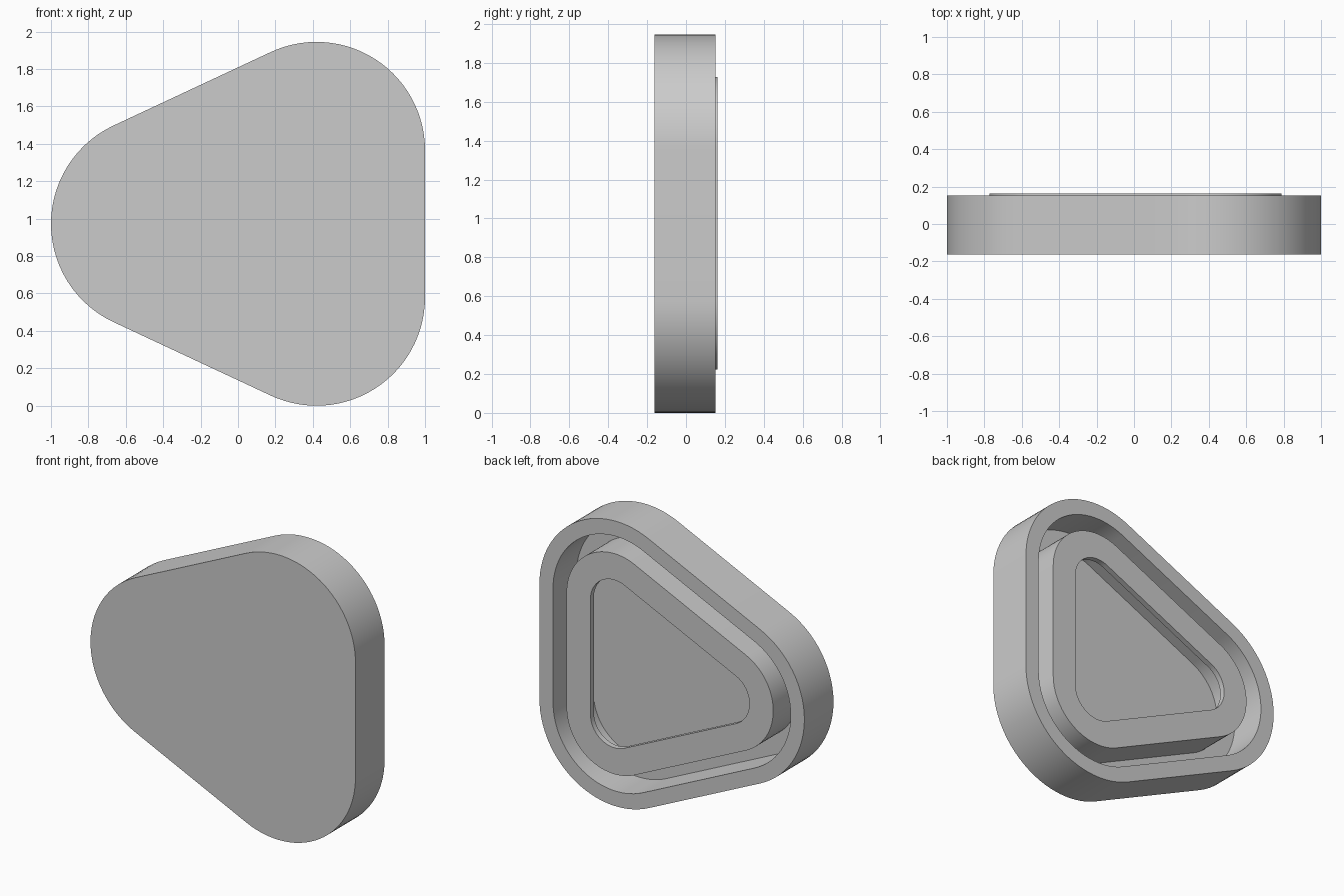
import bpy
import bmesh
import math

default = bpy.data.objects.get("Cube")
if default:
    bpy.data.objects.remove(default, do_unlink=True)

grey = bpy.data.materials.new("plain grey")
grey.use_nodes = True
GREY = (0.6, 0.6, 0.6, 1.0)
grey.diffuse_color = GREY
grey.node_tree.nodes["Principled BSDF"].inputs["Base Color"].default_value = GREY

# Corner centres shared by every concentric rounded triangle
MID_Z, HALF_X, HALF_Z = 0.9725, 0.42, 0.3925
TILT = math.pi / 2 + math.atan2(HALF_Z, 2 * HALF_X)
CORNERS = [
    (HALF_X, MID_Z + HALF_Z, 0, TILT),
    (-HALF_X, MID_Z, TILT, 2 * math.pi - TILT),
    (HALF_X, MID_Z - HALF_Z, 2 * math.pi - TILT, 2 * math.pi),
]
STEPS = 28


def outline(radius, dx, dz):
    """Rounded triangle in x and z, offset from the corner centres."""
    points = []
    for cx, cz, start, end in CORNERS:
        for i in range(STEPS + 1):
            a = start + (end - start) * i / STEPS
            points.append((cx + dx + radius * math.cos(a),
                           cz + dz + radius * math.sin(a)))
    return points


def loft(name, profile, dx=0.0, dz=0.0, capped=True):
    """Join rounded triangles given as (radius, y); cap both ends if asked."""
    bm = bmesh.new()
    rings = [[bm.verts.new((x, y, z)) for x, z in outline(r, dx, dz)]
             for r, y in profile]
    count = len(rings[0])
    for a, b in zip(rings, rings[1:]):
        for i in range(count):
            j = (i + 1) % count
            bm.faces.new((a[i], a[j], b[j], b[i]))
    if capped:
        bm.faces.new(rings[0])
        bm.faces.new(rings[-1])
    bmesh.ops.remove_doubles(bm, verts=bm.verts, dist=1e-5)
    bmesh.ops.recalc_face_normals(bm, faces=bm.faces)
    mesh = bpy.data.meshes.new(name)
    bm.to_mesh(mesh)
    bm.free()
    mesh.materials.append(grey)
    obj = bpy.data.objects.new(name, mesh)
    bpy.context.collection.objects.link(obj)
    bpy.ops.object.select_all(action="DESELECT")
    obj.select_set(True)
    bpy.context.view_layer.objects.active = obj
    bpy.ops.object.shade_smooth_by_angle(angle=math.radians(30))


FRONT, RIM, FLOOR = -0.162, 0.152, -0.10
TOP, LIP = 0.162, 0.125

# Open-backed casing: front plate, outer wall, rim, inner wall and floor
loft("casing", [(0.58, FRONT), (0.58, RIM), (0.477, RIM), (0.477, FLOOR)])

# Hollow raised frame on the casing floor, with an overhanging lip
loft("central_frame",
     [(0.36, FLOOR), (0.36, TOP), (0.18, TOP), (0.18, LIP),
      (0.34, LIP), (0.34, FLOOR), (0.36, FLOOR)],
     dx=0.008, dz=0.002, capped=False)
